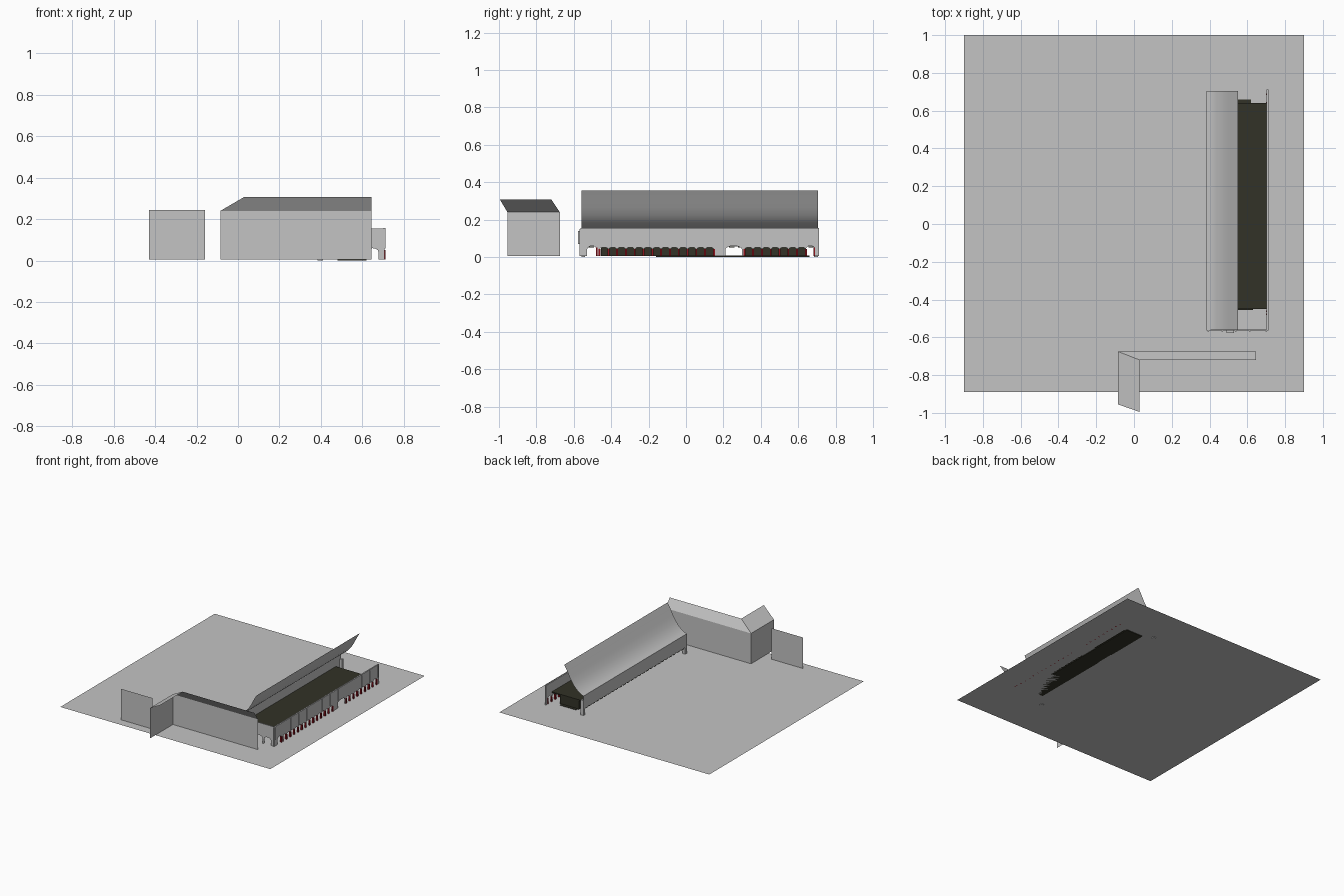
import bpy, bmesh, math
from mathutils import Vector

cube = bpy.data.objects.get("Cube")
if cube:
    bpy.data.objects.remove(cube, do_unlink=True)


def material(name, rgb):
    m = bpy.data.materials.new(name)
    m.use_nodes = True
    m.diffuse_color = (*rgb, 1)
    m.node_tree.nodes["Principled BSDF"].inputs["Base Color"].default_value = (*rgb, 1)
    return m


GREY = material("pale grey", (0.55, 0.55, 0.55))
DARK = material("dark olive", (0.032, 0.032, 0.02))
RED = material("deep red", (0.28, 0.006, 0.012))


def finish(name, bm, mat):
    me = bpy.data.meshes.new(name)
    bm.to_mesh(me)
    bm.free()
    me.materials.append(mat)
    ob = bpy.data.objects.new(name, me)
    bpy.context.collection.objects.link(ob)
    return ob


def sheet(name, quads, mat):
    """Thin panels made of flat quads."""
    bm = bmesh.new()
    for q in quads:
        bm.faces.new([bm.verts.new(p) for p in q])
    bmesh.ops.remove_doubles(bm, verts=bm.verts, dist=1e-5)
    return finish(name, bm, mat)


def boxes(name, spans, mat):
    """Boxes given as (x0, x1, y0, y1, z0, z1)."""
    bm = bmesh.new()
    for x0, x1, y0, y1, z0, z1 in spans:
        vs = bmesh.ops.create_cube(bm, size=1)["verts"]
        for v in vs:
            v.co = Vector(((x0 + x1) / 2 + v.co.x * (x1 - x0),
                           (y0 + y1) / 2 + v.co.y * (y1 - y0),
                           (z0 + z1) / 2 + v.co.z * (z1 - z0)))
    return finish(name, bm, mat)


def arcade(name, start, end, top, openings, place, depth, mat):
    """Wall with arched openings (u0, u1, spring, crown) cut from its foot."""
    pts = [(start, top), (start, GROUND)]
    for u0, u1, spring, crown in openings:
        mid, r = (u0 + u1) / 2, (u1 - u0) / 2
        pts.append((u0, GROUND))
        pts += [(mid - r * math.cos(math.pi * i / 6),
                 spring + (crown - spring) * math.sin(math.pi * i / 6)) for i in range(7)]
        pts.append((u1, GROUND))
    pts += [(end, GROUND), (end, top)]
    bm = bmesh.new()
    face = bm.faces.new([bm.verts.new(place(u, z)) for u, z in pts])
    ext = bmesh.ops.extrude_face_region(bm, geom=[face])["geom"]
    moved = [g for g in ext if isinstance(g, bmesh.types.BMVert)]
    bmesh.ops.translate(bm, verts=moved, vec=depth)
    bmesh.ops.recalc_face_normals(bm, faces=bm.faces)
    bmesh.ops.triangulate(bm, faces=[f for f in bm.faces if len(f.verts) > 4])
    return finish(name, bm, mat)


GROUND = 0.005

# Ground sheet
sheet("ground", [[(-0.9, -0.89, GROUND), (0.9, -0.89, GROUND),
                  (0.9, 1.0, GROUND), (-0.9, 1.0, GROUND)]], GREY)

# Free-standing wall
sheet("separate_wall", [[(-0.43, -0.82, GROUND), (-0.16, -0.82, GROUND),
                         (-0.16, -0.82, 0.245), (-0.43, -0.82, 0.245)]], GREY)

# L-shaped facade: two walls with leaning roof slopes
a0, b0, c0 = (-0.085, -0.955), (-0.085, -0.675), (0.645, -0.675)
a1, b1, c1 = (0.03, -0.995), (0.03, -0.72), (0.645, -0.72)
sheet("corner_walls", [[(*p, GROUND), (*q, GROUND), (*q, 0.24), (*p, 0.24)]
                       for p, q in ((a0, b0), (b0, c0))], GREY)
sheet("corner_roof", [[(*p, 0.24), (*q, 0.24), (*s, 0.307), (*r, 0.307)]
                      for p, q, r, s in ((a0, b0, a1, b1), (b0, c0, b1, c1))], GREY)

# Curved canopy
profile = [(0.385, 0.155), (0.405, 0.163), (0.428, 0.177), (0.452, 0.198),
           (0.475, 0.225), (0.50, 0.265), (0.525, 0.312), (0.55, 0.355)]
canopy = sheet("canopy", [[(x0, -0.56, z0), (x0, 0.705, z0), (x1, 0.705, z1), (x1, -0.56, z1)]
                          for (x0, z0), (x1, z1) in zip(profile, profile[1:])], GREY)
for p in canopy.data.polygons:
    p.use_smooth = True

# Right arcade: three large arches and two runs of small ones
PITCH = 0.047
big = [(-0.53, -0.475, 0.035, 0.06), (0.21, 0.30, 0.04, 0.06), (0.64, 0.69, 0.04, 0.06)]
runs = [(-0.462, 13), (0.312, 7)]
small, piers = [], []
for start, count in runs:
    for i in range(count):
        y = start + i * PITCH
        small.append((y + 0.001, y + PITCH - 0.001, 0.04, 0.052))
    for i in range(count + 1):
        y = start + i * PITCH
        piers.append((0.699, 0.711, y - 0.005, y + 0.005, GROUND, 0.044))
piers += [(0.699, 0.711, y - 0.004, y + 0.004, GROUND, 0.05) for y in (-0.478, 0.687)]
arcade("right_arcade", -0.565, 0.712, 0.155, sorted(big + small),
       lambda u, z: (0.702, u, z), (0.006, 0, 0), GREY)
boxes("red_piers", piers, RED)

# Pilasters and cornice on the right arcade
boxes("pilasters", [(0.708, 0.711, y - 0.004, y + 0.004, 0.058, 0.15)
                    for y in (-0.555 + i * 0.0965 for i in range(14))], GREY)
boxes("cornice", [(0.701, 0.711, -0.565, 0.712, 0.15, 0.156)], GREY)

# Left beam with scalloped foot, standing on end legs
scallops = [(-0.53 + i * PITCH + 0.001, -0.53 + (i + 1) * PITCH - 0.001) for i in range(26)]
arcade("left_wall", -0.56, 0.705, 0.156, [(-0.545, 0.69, 0.057, 0.0575)],
       lambda u, z: (0.385, u, z), (0.006, 0, 0), GREY)
boxes("left_scallops", [(0.387, 0.39, p + 0.008, q - 0.008, 0.05, 0.058) for p, q in scallops], DARK)
boxes("left_legs", [(0.385, 0.41, y - 0.01, y + 0.01, 0.0, 0.12) for y in (-0.55, 0.695)], GREY)

# Front end portico
arches = [(0.40 + i * 0.073, 0.45 + i * 0.073, 0.04, 0.06) for i in range(4)]
arcade("front_portico", 0.385, 0.708, 0.155, [(u0, min(u1 + 0.01, 0.69), s, c) for u0, u1, s, c in arches],
       lambda u, z: (u, -0.565, z), (0, 0.006, 0), GREY)
boxes("portico_trim", [(0.49, 0.53, -0.578, -0.565, 0.07, 0.14)]
      + [(x - 0.004, x + 0.004, -0.569, -0.565, GROUND, 0.15) for x in (0.393, 0.466, 0.539, 0.612, 0.70)], GREY)

# Dark deck, blocks beneath it and the base plate
boxes("deck", [(0.391, 0.702, -0.45, 0.64, 0.072, 0.08)], DARK)
boxes("under_blocks", [(0.47, 0.63, -0.455, 0.17, GROUND, 0.072),
                       (0.47, 0.63, 0.31, 0.64, GROUND, 0.072)], DARK)
boxes("base_plate", [(0.48, 0.62, -0.16, 0.66, 0.0, 0.008)], DARK)
